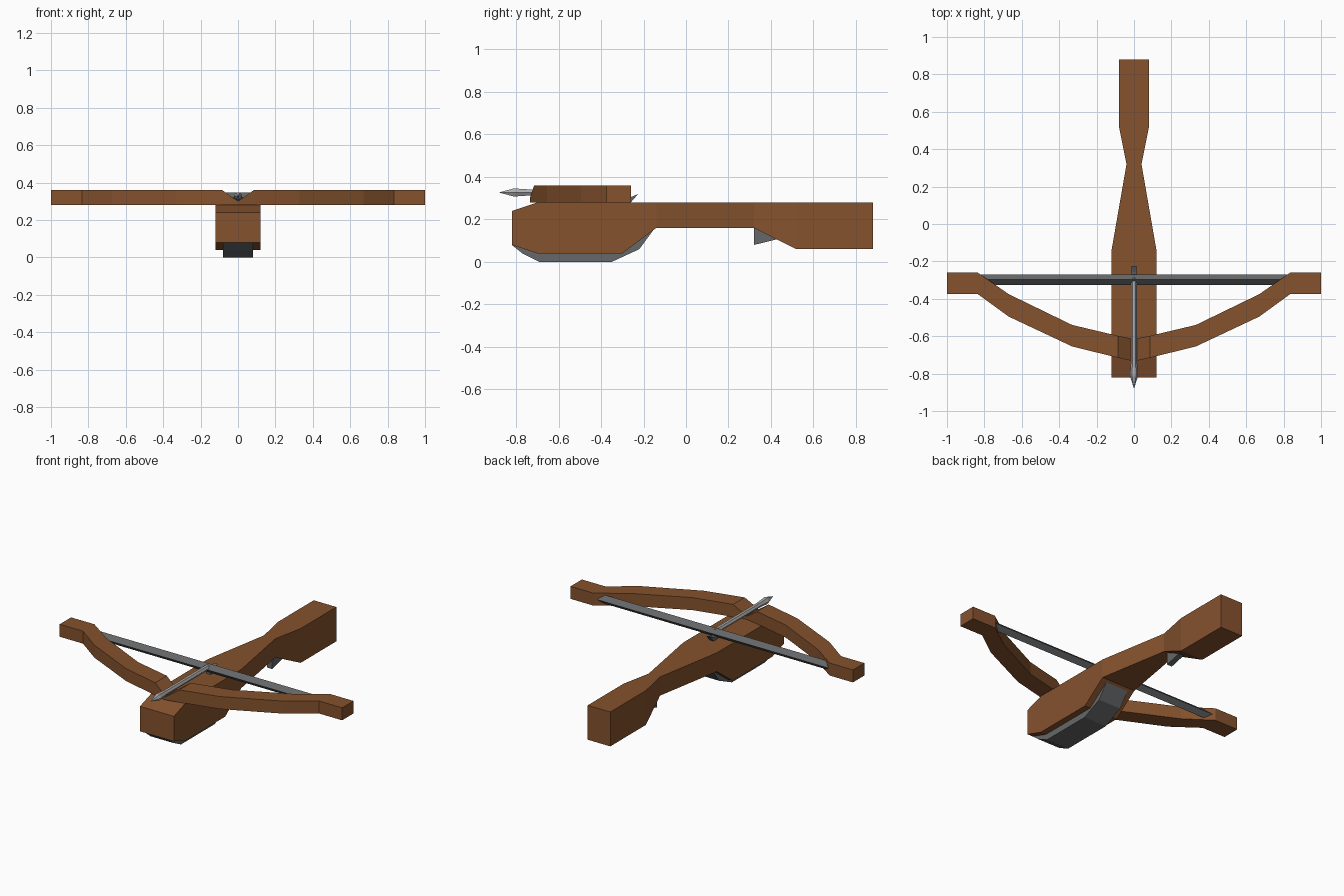
import bpy
from math import cos, sin, pi

if "Cube" in bpy.data.objects:
    bpy.data.objects.remove(bpy.data.objects["Cube"])


def material(name, rgb):
    m = bpy.data.materials.new(name)
    m.diffuse_color = (*rgb, 1)
    m.use_nodes = True
    m.node_tree.nodes["Principled BSDF"].inputs["Base Color"].default_value = m.diffuse_color
    return m


WOOD = material("wood", (0.235, 0.085, 0.027))
IRON = material("dark_iron", (0.13, 0.135, 0.14))
STEEL = material("steel", (0.42, 0.42, 0.43))


def loft(name, rings, mat, cap_start=True, cap_end=True):
    """Skin a list of equal-length vertex rings, with optional end caps."""
    n = len(rings[0])
    faces = [(r * n + i, r * n + (i + 1) % n, (r + 1) * n + (i + 1) % n, (r + 1) * n + i)
             for r in range(len(rings) - 1) for i in range(n)]
    if cap_start:
        faces.append(tuple(reversed(range(n))))
    if cap_end:
        faces.append(tuple(range((len(rings) - 1) * n, len(rings) * n)))
    me = bpy.data.meshes.new(name)
    me.from_pydata([v for ring in rings for v in ring], [], faces)
    me.materials.append(mat)
    ob = bpy.data.objects.new(name, me)
    bpy.context.collection.objects.link(ob)
    return ob


def plate(name, profile, half, mat):
    """Extrude a (y, z) profile across x."""
    return loft(name, [[(x, y, z) for y, z in profile] for x in (-half, half)], mat)


# Stock: y, half width, bottom, top
stock = [(-0.82, 0.12, 0.08, 0.24), (-0.70, 0.12, 0.04, 0.28), (-0.30, 0.12, 0.04, 0.28),
         (-0.14, 0.12, 0.16, 0.28), (0.32, 0.04, 0.16, 0.28), (0.52, 0.08, 0.06, 0.28),
         (0.88, 0.08, 0.06, 0.28)]
loft("stock", [[(-w, y, b), (-w, y, t), (w, y, t), (w, y, b)] for y, w, b, t in stock], WOOD)

# Bow limb: x, front y, back y, top; the low centre forms the bolt notch
limb = [(0, -0.735, -0.615, 0.30), (0.085, -0.715, -0.598, 0.36), (0.33, -0.655, -0.54, 0.36),
        (0.67, -0.495, -0.375, 0.36), (0.835, -0.375, -0.26, 0.36), (1.0, -0.375, -0.26, 0.36)]
bow = loft("bow", [[(x, f, 0.28), (x, b, 0.28), (x, b, t), (x, f, t)] for x, f, b, t in limb],
           WOOD, cap_start=False)
bow.modifiers.new("mirror", 'MIRROR').use_clip = True

# Bowstring: diamond section running into both limb tips
loft("bowstring", [[(x, -0.298 + 0.028 * cos(a * pi / 2), 0.32 + 0.028 * sin(a * pi / 2))
                    for a in range(4)] for x in (-0.82, 0.82)], IRON)

# Under-stock metal guard, trigger and string latch
plate("under_guard", [(-0.82, 0.08), (-0.77, 0.04), (-0.69, 0), (-0.35, 0), (-0.22, 0.06),
                      (-0.15, 0.155), (-0.30, 0.06), (-0.70, 0.06)], 0.08, IRON)
plate("trigger", [(0.32, 0.16), (0.32, 0.08), (0.43, 0.107), (0.40, 0.13)], 0.018, IRON)
plate("latch", [(-0.30, 0.28), (-0.26, 0.28), (-0.225, 0.32), (-0.26, 0.305), (-0.30, 0.30)],
      0.014, IRON)

# Bolt: hexagonal shaft with pointed head
bolt = [(-0.88, 0.0005), (-0.81, 0.022), (-0.73, 0.016), (-0.29, 0.016)]
loft("bolt", [[(r * cos(i * pi / 3), y, 0.327 + r * sin(i * pi / 3)) for i in range(6)]
              for y, r in bolt], STEEL)

# Consistent outward normals
import bmesh
for ob in bpy.context.collection.objects:
    bm = bmesh.new()
    bm.from_mesh(ob.data)
    bmesh.ops.recalc_face_normals(bm, faces=bm.faces)
    bm.to_mesh(ob.data)
    bm.free()
